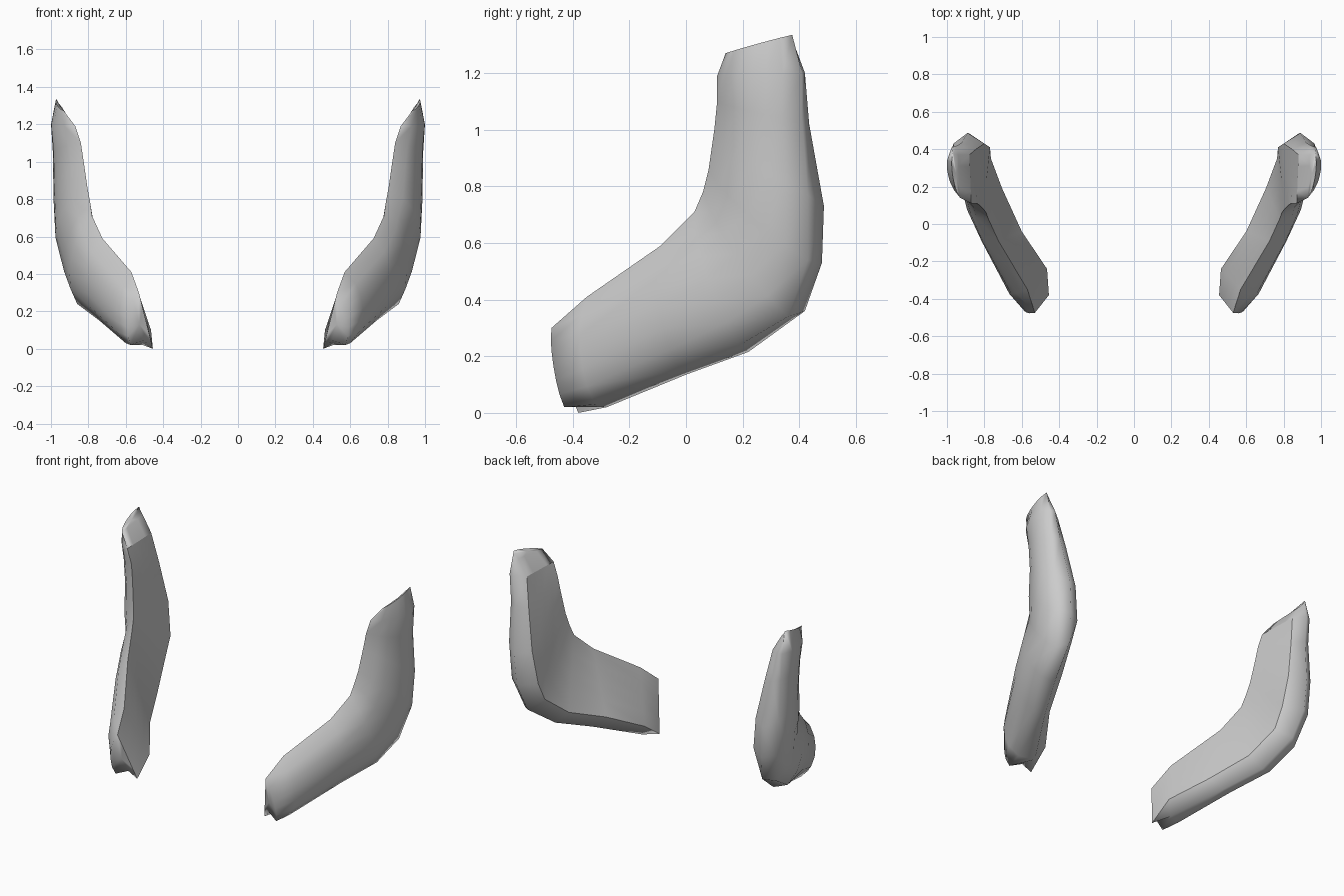
import bpy
import bmesh
from mathutils import Vector

default_cube = bpy.data.objects.get("Cube")
if default_cube:
    bpy.data.objects.remove(default_cube, do_unlink=True)

# Single plain grey
grey = bpy.data.materials.new("plain_grey")
grey.use_nodes = True
grey.diffuse_color = (0.6, 0.6, 0.6, 1)
grey.node_tree.nodes["Principled BSDF"].inputs["Base Color"].default_value = (0.6, 0.6, 0.6, 1)

# Stations from the toe to the top:
# front crest, outer rear edge, rear rim, inner rear edge, bulge of the outer face
STATIONS = [
    ((.53, -.475, .3), (.575, -.43, .02), (.505, -.4, .045), (.455, -.38, 0), .035),
    ((.57, -.35, .41), (.6, -.32, .03), (.51, -.28, .02), (.465, -.24, .1), .09),
    ((.725, -.09, .59), (.74, -.02, .15), (.67, 0, .135), (.6, -.04, .2), .09),
    ((.78, .03, .71), (.86, .19, .24), (.78, .22, .215), (.705, .19, .29), .08),
    ((.79, .06, .78), (.9, .36, .34), (.84, .42, .36), (.765, .35, .42), .08),
    ((.805, .08, .86), (.945, .43, .54), (.875, .48, .53), (.77, .41, .54), .09),
    ((.825, .1, 1), (.965, .43, .77), (.89, .487, .73), (.8, .43, .75), .075),
    ((.84, .11, 1.1), (.965, .41, 1.03), (.92, .435, 1.02), (.845, .4, 1), .075),
    ((.87, .11, 1.19), (.975, .41, 1.2), (.945, .42, 1.2), (.88, .37, 1.19), .07),
    ((.93, .14, 1.27), (.97, .375, 1.335), (.965, .375, 1.32), (.94, .37, 1.29), .02),
]
OUTWARD = Vector((.9, -.42, 0)).normalized()
OUTER_STEPS = 6
INNER_STEPS = 4
INNER_EDGE = OUTER_STEPS + 2       # place of the inner rear edge in a section


def arc(start, end, steps, bulge):
    """Points from start up to, not including, end, bowed along OUTWARD."""
    points = []
    for step in range(steps):
        t = step / steps
        bow = (4 * t * (1 - t)) ** 0.7
        points.append(start.lerp(end, t) + OUTWARD * bulge * bow)
    return points


def section(station):
    """Closed outline: rounded outer face, narrow rear rim, near-flat inner face."""
    crest, outer, rim, inner = (Vector(p) for p in station[:4])
    ring = arc(crest, outer, OUTER_STEPS, station[4])
    ring += [outer, rim]
    ring += arc(inner, crest, INNER_STEPS, 0)
    return ring


def build_pad(name, side):
    bm = bmesh.new()
    rings = []
    for station in STATIONS:
        rings.append([bm.verts.new((p.x * side, p.y, p.z)) for p in section(station)])
    count = len(rings[0])
    for low, high in zip(rings, rings[1:]):
        for i in range(count):
            j = (i + 1) % count
            bm.faces.new((low[i], low[j], high[j], high[i]))

    # Toe and top ends, closed with a fan
    ends = [bm.faces.new(rings[0]), bm.faces.new(rings[-1])]
    bmesh.ops.poke(bm, faces=ends)
    bmesh.ops.recalc_face_normals(bm, faces=bm.faces)

    # Smooth all over, with creases round the inner face and along the sloped top
    for face in bm.faces:
        face.smooth = True
    creases = []
    for low, high in zip(rings[:-1], rings[1:-1]):
        creases += [(low[INNER_EDGE], high[INNER_EDGE]), (low[0], high[0])]
    for ring in (rings[0], rings[-2]):
        for i in range(INNER_EDGE, count):
            creases.append((ring[i], ring[(i + 1) % count]))
    top = rings[-1]
    creases += list(zip(top, top[1:OUTER_STEPS + 1]))
    for pair in creases:
        bm.edges.get(pair).smooth = False

    mesh = bpy.data.meshes.new(name)
    bm.to_mesh(mesh)
    bm.free()
    mesh.materials.append(grey)
    pad = bpy.data.objects.new(name, mesh)
    bpy.context.collection.objects.link(pad)


# Mirrored pair of bent side pads
build_pad("left_side_pad", 1)
build_pad("right_side_pad", -1)
